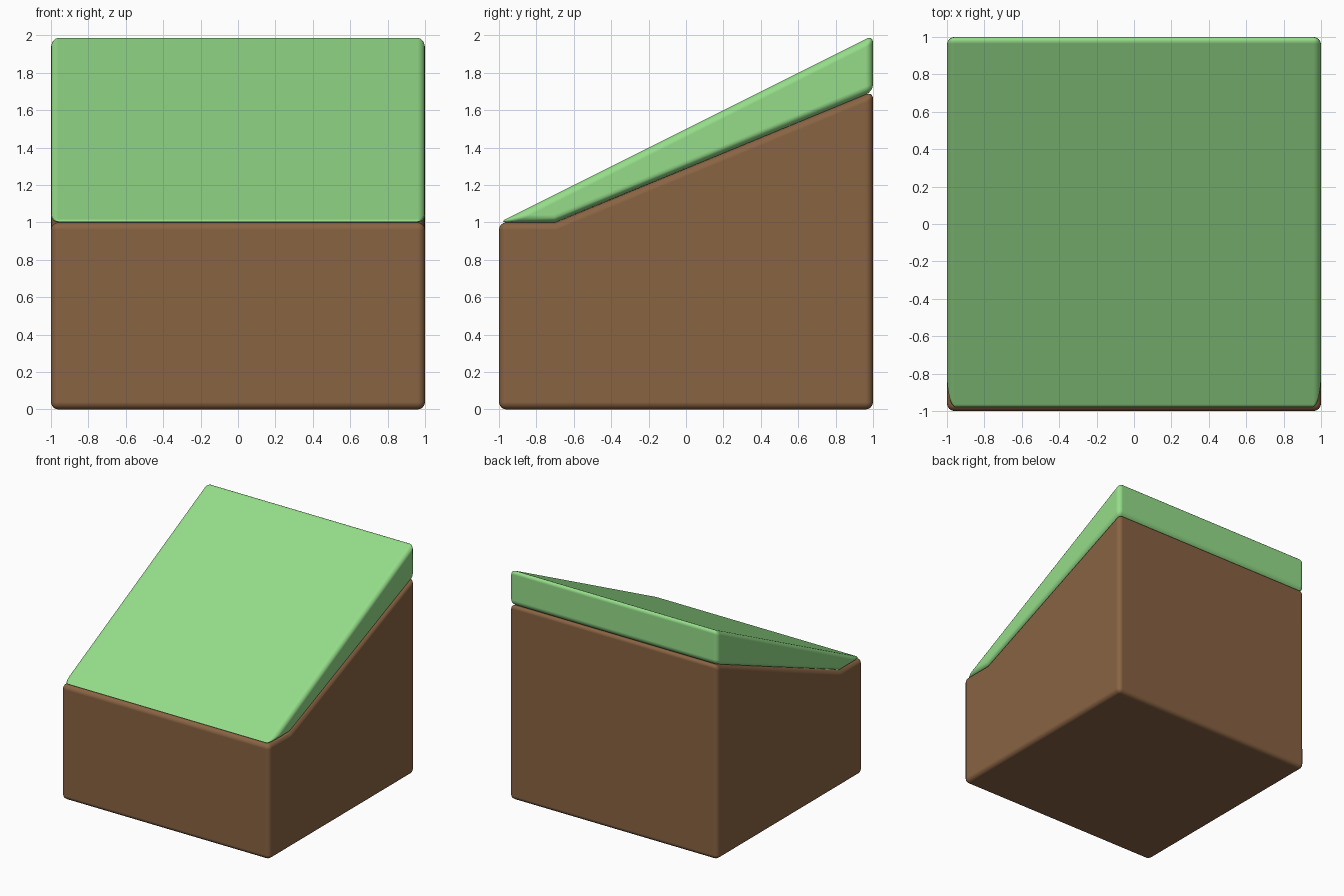
import bpy, bmesh, math

if "Cube" in bpy.data.objects:
    bpy.data.objects.remove(bpy.data.objects["Cube"])


def material(name, rgb):
    mat = bpy.data.materials.new(name)
    mat.diffuse_color = (*rgb, 1)
    mat.use_nodes = True
    mat.node_tree.nodes["Principled BSDF"].inputs["Base Color"].default_value = mat.diffuse_color
    return mat


def prism(name, profile, mat, bevel=0.04):
    """Extrude a (y, z) side profile across x and round its edges."""
    bm = bmesh.new()
    face = bm.faces.new([bm.verts.new((-1, y, z)) for y, z in profile])
    side = bmesh.ops.extrude_face_region(bm, geom=[face])["geom"]
    verts = [v for v in side if isinstance(v, bmesh.types.BMVert)]
    bmesh.ops.translate(bm, verts=verts, vec=(2, 0, 0))
    bmesh.ops.recalc_face_normals(bm, faces=bm.faces)
    mesh = bpy.data.meshes.new(name)
    bm.to_mesh(mesh)
    bm.free()
    mesh.materials.append(mat)
    mesh.shade_smooth()
    obj = bpy.data.objects.new(name, mesh)
    bpy.context.collection.objects.link(obj)
    mod = obj.modifiers.new("rounded_edges", "BEVEL")
    mod.width = bevel
    mod.segments = 4
    mod.limit_method = "ANGLE"
    mod.angle_limit = math.radians(30)
    mod.harden_normals = True
    return obj


# Soil block with a sloped top
prism("soil_block", [(-1, 0), (1, 0), (1, 1.7), (-0.7, 1), (-1, 1)],
      material("soil", (0.25, 0.125, 0.055)))

# Grass wedge, thin at the front and thick at the back
prism("grass_layer", [(-1, 1), (-0.7, 1), (1, 1.7), (1, 2)],
      material("grass", (0.30, 0.72, 0.25)))
